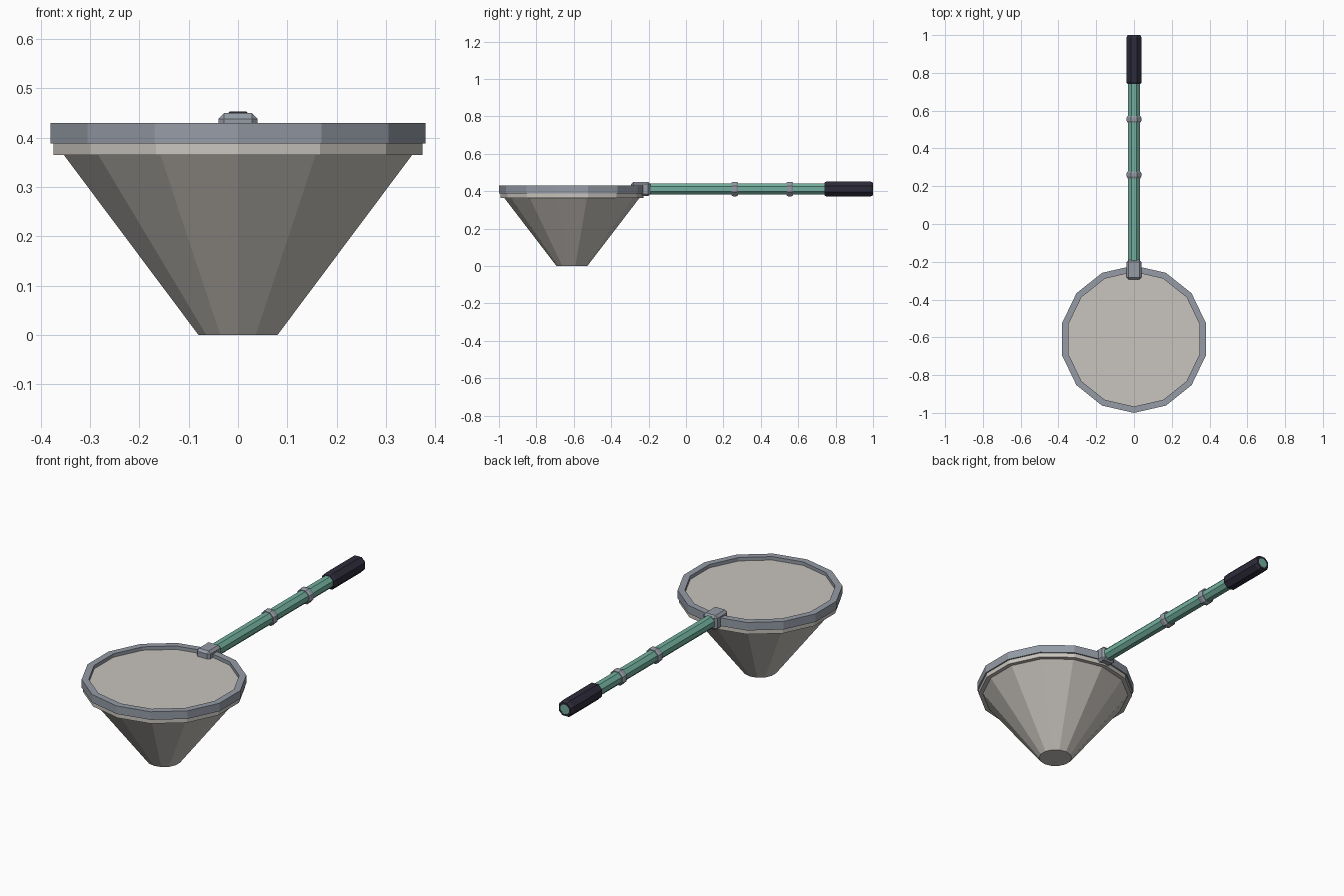
import bpy, bmesh, math
from mathutils import Matrix

if "Cube" in bpy.data.objects:
    bpy.data.objects.remove(bpy.data.objects["Cube"])


def material(name, rgb):
    m = bpy.data.materials.new(name)
    m.diffuse_color = (*rgb, 1)
    m.use_nodes = True
    m.node_tree.nodes["Principled BSDF"].inputs["Base Color"].default_value = m.diffuse_color
    return m


METAL = material("grey metal", (0.30, 0.33, 0.38))
CLOTH = material("beige cloth", (0.58, 0.55, 0.51))
GREEN = material("green pole", (0.17, 0.43, 0.34))
GRIP = material("dark grip", (0.026, 0.024, 0.042))


def finish(name, bm, mat, matrix):
    bmesh.ops.recalc_face_normals(bm, faces=bm.faces)
    bm.transform(matrix)
    me = bpy.data.meshes.new(name)
    bm.to_mesh(me)
    bm.free()
    me.materials.append(mat)
    ob = bpy.data.objects.new(name, me)
    bpy.context.collection.objects.link(ob)
    return ob


def lathe(name, profile, sides, start, mat, matrix, ring=False):
    """Turn (radius, height) points round z; ring joins last to first, else ends are capped."""
    bm = bmesh.new()
    loops = []
    for r, h in profile:
        angles = [start + math.tau * i / sides for i in range(sides)]
        loops.append([bm.verts.new((r * math.cos(a), r * math.sin(a), h)) for a in angles])
    pairs = list(zip(loops, loops[1:]))
    if ring:
        pairs.append((loops[-1], loops[0]))
    else:
        bm.faces.new(loops[0])
        bm.faces.new(loops[-1])
    for a, b in pairs:
        for i in range(sides):
            j = (i + 1) % sides
            bm.faces.new((a[i], a[j], b[j], b[i]))
    return finish(name, bm, mat, matrix)


# Net head: 14-sided hoop, cloth band and tapered bag
head = Matrix.Translation((0, -0.61, 0))
lathe("hoop", [(0.39, 0.388), (0.39, 0.43), (0.356, 0.43), (0.356, 0.388)],
      14, -math.pi / 2, METAL, head, ring=True)
lathe("net_bag", [(0.082, 0), (0.362, 0.365), (0.383, 0.365), (0.383, 0.389),
                  (0.358, 0.389), (0.358, 0.412)], 14, -math.pi / 2, CLOTH, head)

# Pole parts: octagonal, running along y
AXIS_Z = 0.412
along_y = Matrix.Translation((0, 0, AXIS_Z)) @ Matrix.Rotation(-math.pi / 2, 4, 'X')


def pole_part(name, profile, mat, ring=False):
    return lathe(name, profile, 8, math.pi / 8, mat, along_y, ring)


pole_part("pole", [(0.033, -0.23), (0.033, 0.99)], GREEN)
pole_part("grip", [(0.030, 0.74), (0.037, 0.74), (0.044, 0.752), (0.044, 0.986),
                   (0.036, 1.0), (0.026, 1.0), (0.026, 0.98)], GRIP)
pole_part("pole_end", [(0.026, 0.97), (0.026, 0.999)], GREEN)
for i, y in enumerate((0.26, 0.555)):
    pole_part(f"pole_ring_{i + 1}", [(0.032, y - 0.018), (0.037, y - 0.018), (0.042, y - 0.009),
                                     (0.042, y + 0.009), (0.037, y + 0.018), (0.032, y + 0.018)], METAL)

# Bevelled clamp joining hoop and pole
bm = bmesh.new()
bmesh.ops.create_cube(bm, size=1, matrix=Matrix.Diagonal((0.08, 0.104, 0.076, 1)))
bmesh.ops.bevel(bm, geom=bm.edges[:], offset=0.012, segments=1, affect='EDGES')
finish("clamp", bm, METAL, Matrix.Translation((0, -0.242, AXIS_Z)))
